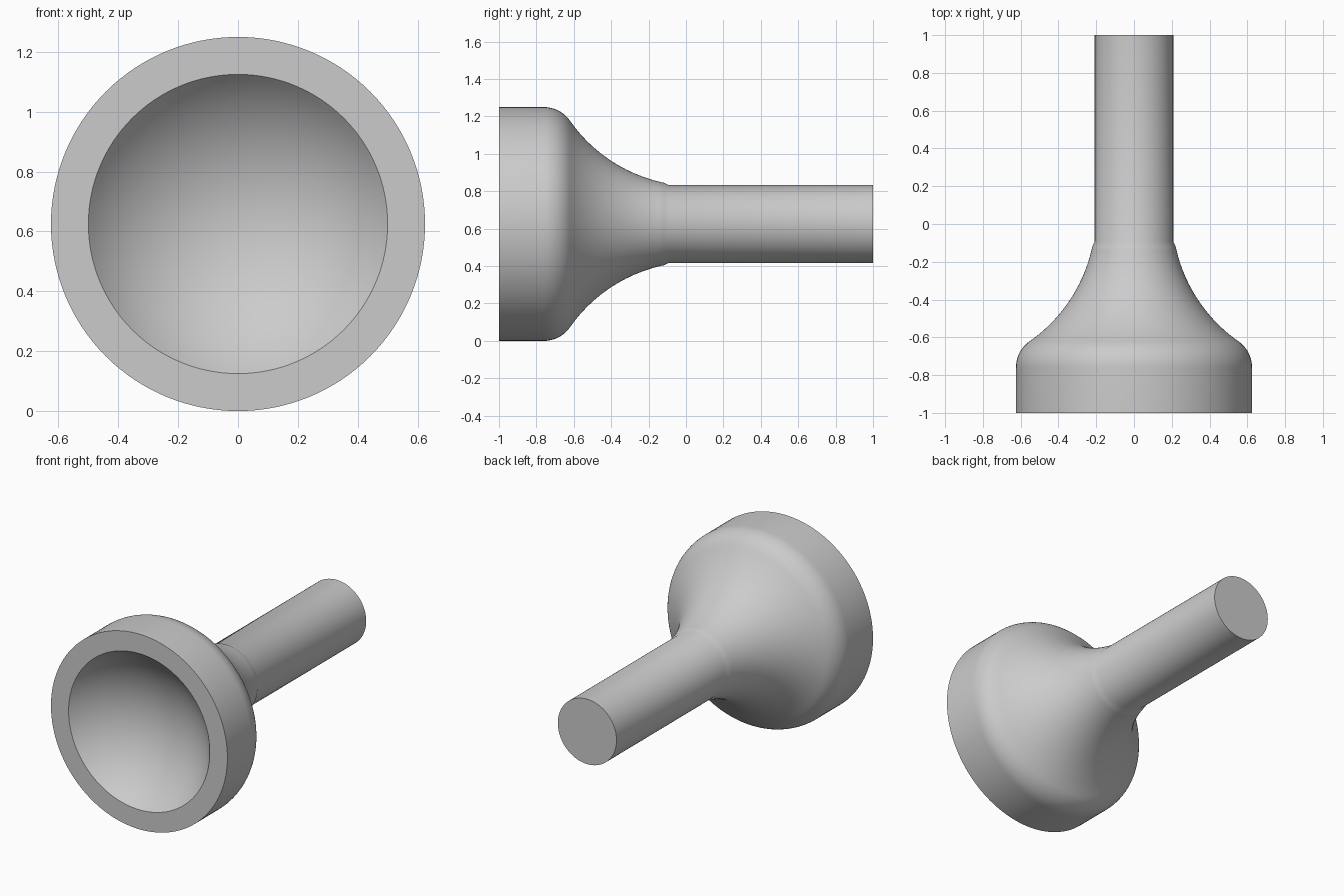
import bpy
import bmesh
from math import sin, cos, asin, radians, pi
from mathutils import Vector

cube = bpy.data.objects.get("Cube")
if cube:
    bpy.data.objects.remove(cube, do_unlink=True)

HEAD_R, DISH_R, HANDLE_R = 0.625, 0.5, 0.208
FRONT, BACK = -1.0, 1.0
SEGMENTS = 128


def arc(cy, cr, radius, start, end, steps):
    """Points (y, r) on an arc; angles in degrees from +r towards +y."""
    pts = []
    for i in range(steps + 1):
        a = radians(start + (end - start) * i / steps)
        pts.append((cy + radius * sin(a), cr + radius * cos(a)))
    return pts


# Shallow spherical dish, from its deepest point out to the rim
dish_depth = 0.24
sphere_r = (DISH_R ** 2 + dish_depth ** 2) / (2 * dish_depth)
edge = asin(DISH_R / sphere_r) * 180 / pi
profile = arc(FRONT + dish_depth - sphere_r, 0, sphere_r, 90, 90 - edge, 20)
profile[0] = (FRONT + dish_depth, 0)

# Flat rim and straight head wall
profile.append((FRONT, HEAD_R))

# Rounded shoulder, flowing into the concave neck
slope_end, slope_start, shoulder_r, neck_r = 55, 10, 0.17, 0.82
shoulder = arc(-0.76, HEAD_R - shoulder_r, shoulder_r, 0, slope_end, 10)
sy, sr = shoulder[-1]
neck_cy = sy + neck_r * sin(radians(slope_end))
neck_cr = sr + neck_r * cos(radians(slope_end))
neck = arc(neck_cy, neck_cr, neck_r, 180 + slope_end, 180 + slope_start, 24)
neck[-1] = (neck[-1][0], HANDLE_R)
profile += shoulder + neck[1:]

# Straight handle with a flat end
profile += [(BACK, HANDLE_R), (BACK, 0)]

# Revolve the profile around the long axis
bm = bmesh.new()
verts = [bm.verts.new((r, y, HEAD_R)) for y, r in profile]
edges = [bm.edges.new(pair) for pair in zip(verts, verts[1:])]
bmesh.ops.spin(bm, geom=verts + edges, cent=Vector((0, 0, HEAD_R)),
               axis=(0, 1, 0), angle=2 * pi, steps=SEGMENTS,
               use_duplicate=False)
bmesh.ops.remove_doubles(bm, verts=bm.verts, dist=0.0001)
bmesh.ops.recalc_face_normals(bm, faces=bm.faces)
mesh = bpy.data.meshes.new("dished_head_and_handle")
bm.to_mesh(mesh)
bm.free()

body = bpy.data.objects.new("dished_head_and_handle", mesh)
bpy.context.collection.objects.link(body)

# Plain grey finish
grey = bpy.data.materials.new("plain_grey")
grey.use_nodes = True
colour = (0.6, 0.6, 0.6, 1)
grey.diffuse_color = colour
grey.node_tree.nodes["Principled BSDF"].inputs["Base Color"].default_value = colour
mesh.materials.append(grey)

# Smooth curves with crisp rims
bpy.ops.object.select_all(action='DESELECT')
body.select_set(True)
bpy.context.view_layer.objects.active = body
bpy.ops.object.shade_smooth_by_angle(angle=radians(30))
